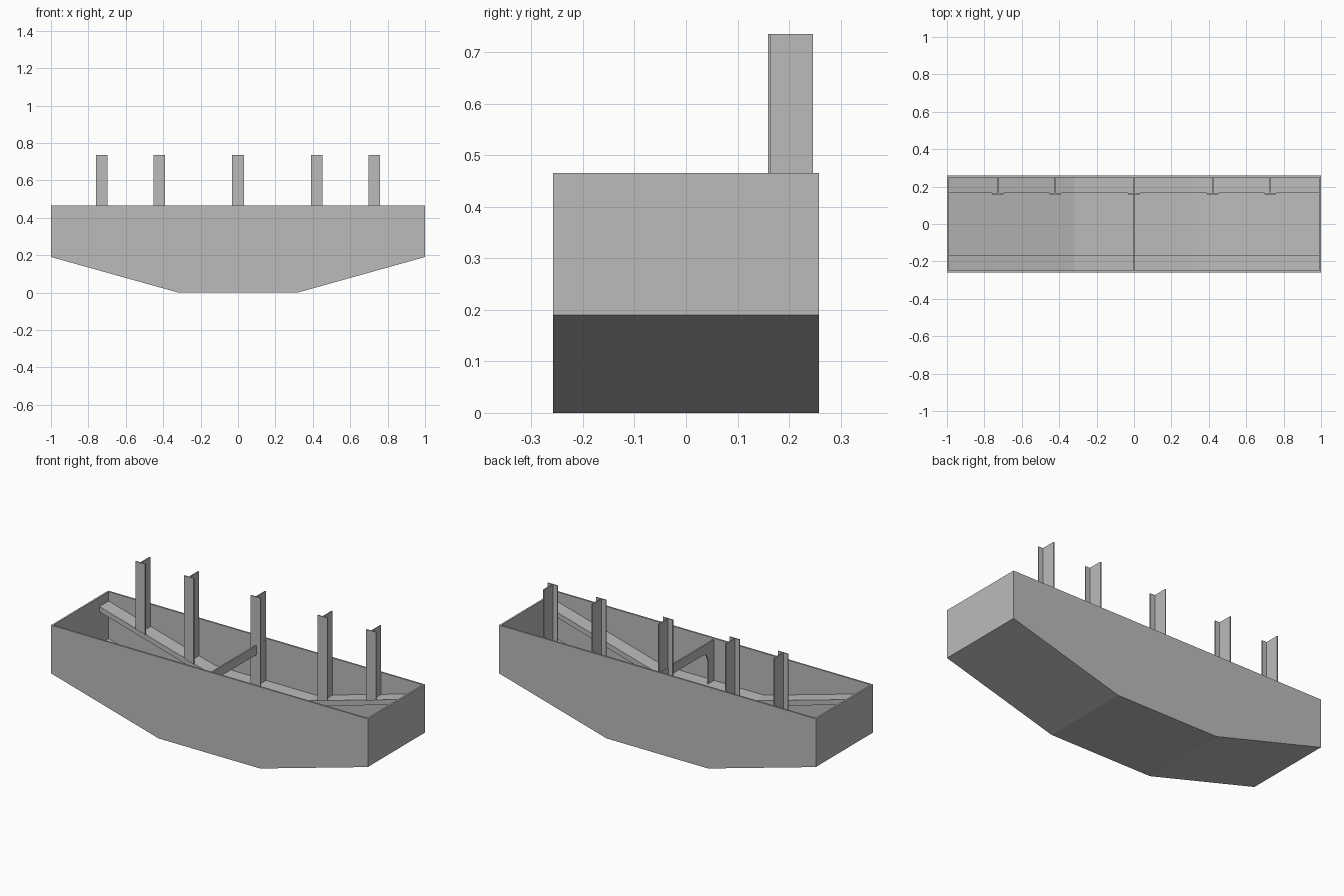
import bpy, bmesh, math
from mathutils import Vector

if "Cube" in bpy.data.objects:
    bpy.data.objects.remove(bpy.data.objects["Cube"])

steel = bpy.data.materials.new("grey_steel")
steel.use_nodes = True
GREY = (0.5, 0.5, 0.5, 1)
steel.diffuse_color = GREY
steel.node_tree.nodes["Principled BSDF"].inputs["Base Color"].default_value = GREY

LENGTH, HALF_W, TOP, WALL = 1.0, 0.258, 0.465, 0.01
FLAT, RISE = 0.32, 0.19          # half length of flat bottom, rise of the ends
LEDGE_Z, LEDGE_IN = 0.225, 0.165


def keel(x):
    """Height of the hull bottom at x."""
    return max(0, abs(x) - FLAT) / (LENGTH - FLAT) * RISE


def prism(name, points, axis, lo, hi, open_top=False):
    """Extrude a closed profile along x or y; points are (other axis, z)."""
    bm = bmesh.new()
    place = lambda a, z, d: (d, a, z) if axis == "x" else (a, d, z)
    face = bm.faces.new([bm.verts.new(place(a, z, lo)) for a, z in points])
    new = bmesh.ops.extrude_face_region(bm, geom=[face], use_keep_orig=True)["geom"]
    shift = Vector((hi - lo, 0, 0) if axis == "x" else (0, hi - lo, 0))
    bmesh.ops.translate(bm, vec=shift, verts=[v for v in new if isinstance(v, bmesh.types.BMVert)])
    bmesh.ops.recalc_face_normals(bm, faces=bm.faces)
    if open_top:
        lid = [f for f in bm.faces if f.normal.z > 0.9]
        bmesh.ops.delete(bm, geom=lid, context="FACES_ONLY")
    mesh = bpy.data.meshes.new(name)
    bm.to_mesh(mesh)
    bm.free()
    mesh.materials.append(steel)
    obj = bpy.data.objects.new(name, mesh)
    bpy.context.collection.objects.link(obj)
    return obj


def band(top, depth, end):
    """Profile of a strip that runs parallel to the hull bottom."""
    xs = [-end, -FLAT, FLAT, end]
    return ([(x, top + keel(x)) for x in xs]
            + [(x, top - depth + keel(x)) for x in reversed(xs)])


# Open hull with thin plating
hull = prism("hull", [(-LENGTH, TOP), (-LENGTH, RISE), (-FLAT, 0), (FLAT, 0),
                      (LENGTH, RISE), (LENGTH, TOP)], "y", -HALF_W, HALF_W, True)
plating = hull.modifiers.new("plating", "SOLIDIFY")
plating.solidify_mode = "NON_MANIFOLD"
plating.nonmanifold_thickness_mode = "CONSTRAINTS"
plating.thickness = WALL
plating.offset = -1

# Side ledges with a downturned lip
inner = HALF_W - WALL
for side, label in ((-1, "front"), (1, "back")):
    prism(label + "_ledge", band(LEDGE_Z, 0.008, LENGTH - WALL), "y",
          side * LEDGE_IN, side * inner)
    prism(label + "_ledge_lip", band(LEDGE_Z, 0.03, LENGTH - WALL), "y",
          side * LEDGE_IN, side * (LEDGE_IN + 0.006))

# Cross frame amidships: beam and legs with rounded inner corners
leg, radius, beam_low = 0.195, 0.05, 0.405
arch = []
for i in range(9):
    t = math.radians(90 * i / 8)
    arch.append((leg - radius + radius * math.cos(t),
                 beam_low - radius + radius * math.sin(t)))
outline = ([(inner, LEDGE_Z), (leg, LEDGE_Z)] + arch
           + [(-y, z) for y, z in reversed(arch)]
           + [(-leg, LEDGE_Z), (-inner, LEDGE_Z), (-inner, 0.458), (inner, 0.458)])
prism("cross_frame", outline, "x", -0.004, 0.004)

# T-section posts standing on the back ledge
for n, x in enumerate((-0.728, -0.422, 0, 0.422, 0.728), 1):
    for part, half, near, far in (("flange", 0.031, 0.159, 0.165),
                                  ("web", 0.003, 0.165, 0.246)):
        left, right = x - half, x + half
        prism(f"post_{part}_{n}",
              [(left, LEDGE_Z + keel(left)), (right, LEDGE_Z + keel(right)),
               (right, 0.735), (left, 0.735)], "y", near, far)
